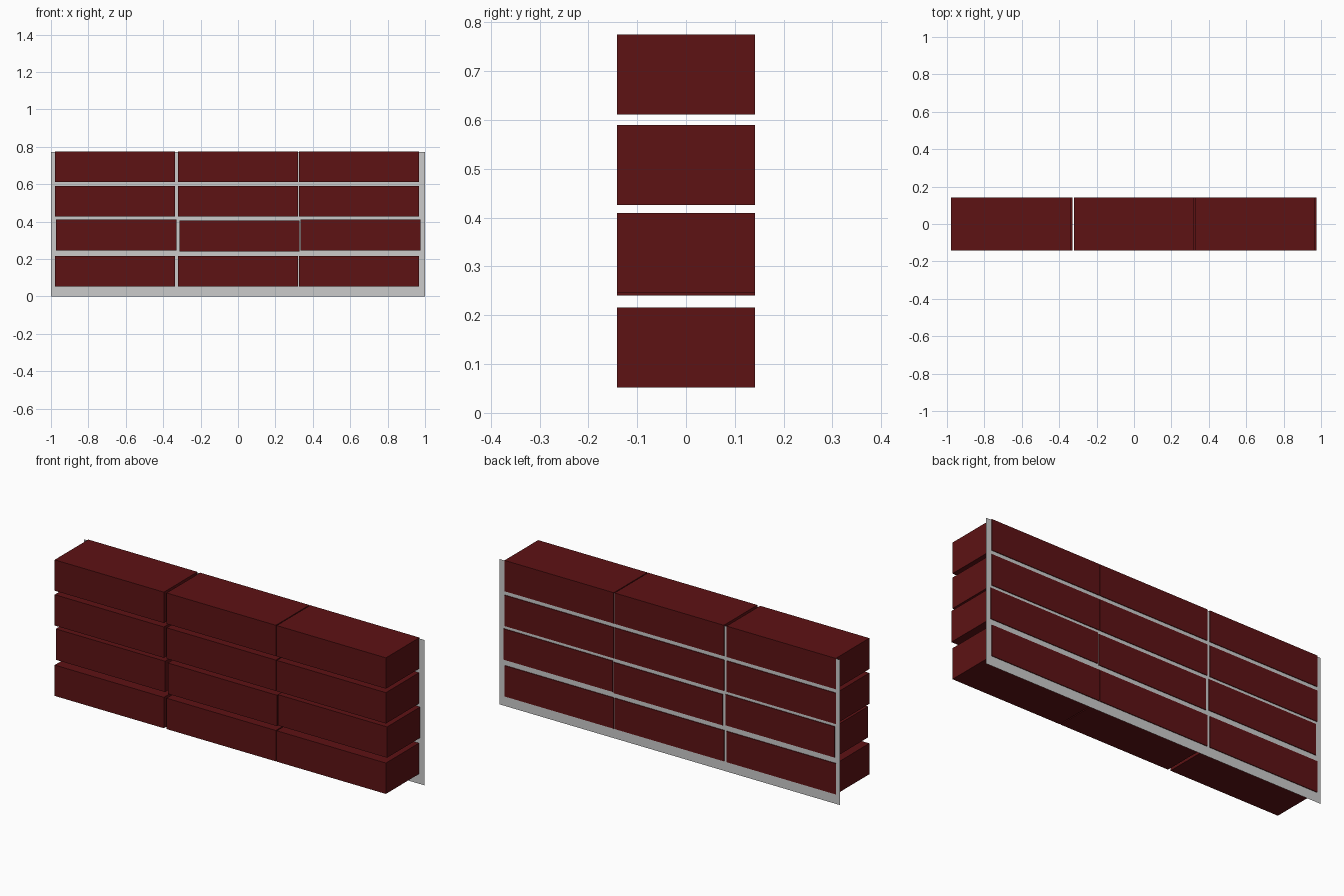
import bpy, bmesh
from mathutils import Matrix, Vector

if "Cube" in bpy.data.objects:
    bpy.data.objects.remove(bpy.data.objects["Cube"])

brick_mat = bpy.data.materials.new("brick_red")
brick_mat.diffuse_color = (0.11, 0.006, 0.007, 1)
brick_mat.use_nodes = True
brick_mat.node_tree.nodes["Principled BSDF"].inputs["Base Color"].default_value = brick_mat.diffuse_color


def add_object(name, bm, mat=None):
    mesh = bpy.data.meshes.new(name)
    bm.to_mesh(mesh)
    bm.free()
    if mat:
        mesh.materials.append(mat)
    ob = bpy.data.objects.new(name, mesh)
    bpy.context.collection.objects.link(ob)
    return ob


def brick(name, x, z):
    bm = bmesh.new()
    size = Matrix.Diagonal((0.642, 0.282, 0.164, 1))
    bmesh.ops.create_cube(bm, size=1, matrix=Matrix.Translation((x, 0, z)) @ size)
    add_object(name, bm, brick_mat)


# Thin mortar sheet just inside the back faces of the bricks
bm = bmesh.new()
corners = [(-1, 0), (1, 0), (1, 0.772), (-1, 0.772)]
bm.faces.new([bm.verts.new(Vector((x, 0.137, z))) for x, z in corners])
add_object("mortar_sheet", bm)

# Four courses of three bricks; the second course is slightly shifted
columns = (-0.658, 0.0, 0.647)
rows = ((0.134, 0.0), (0.328, 0.007), (0.508, 0.0), (0.693, 0.0))
for r, (z, shift) in enumerate(rows):
    for c, x in enumerate(columns):
        drop = 0.005 if (r, c) == (1, 1) else 0
        brick(f"brick_row{r + 1}_{c + 1}", x + shift, z - drop)
